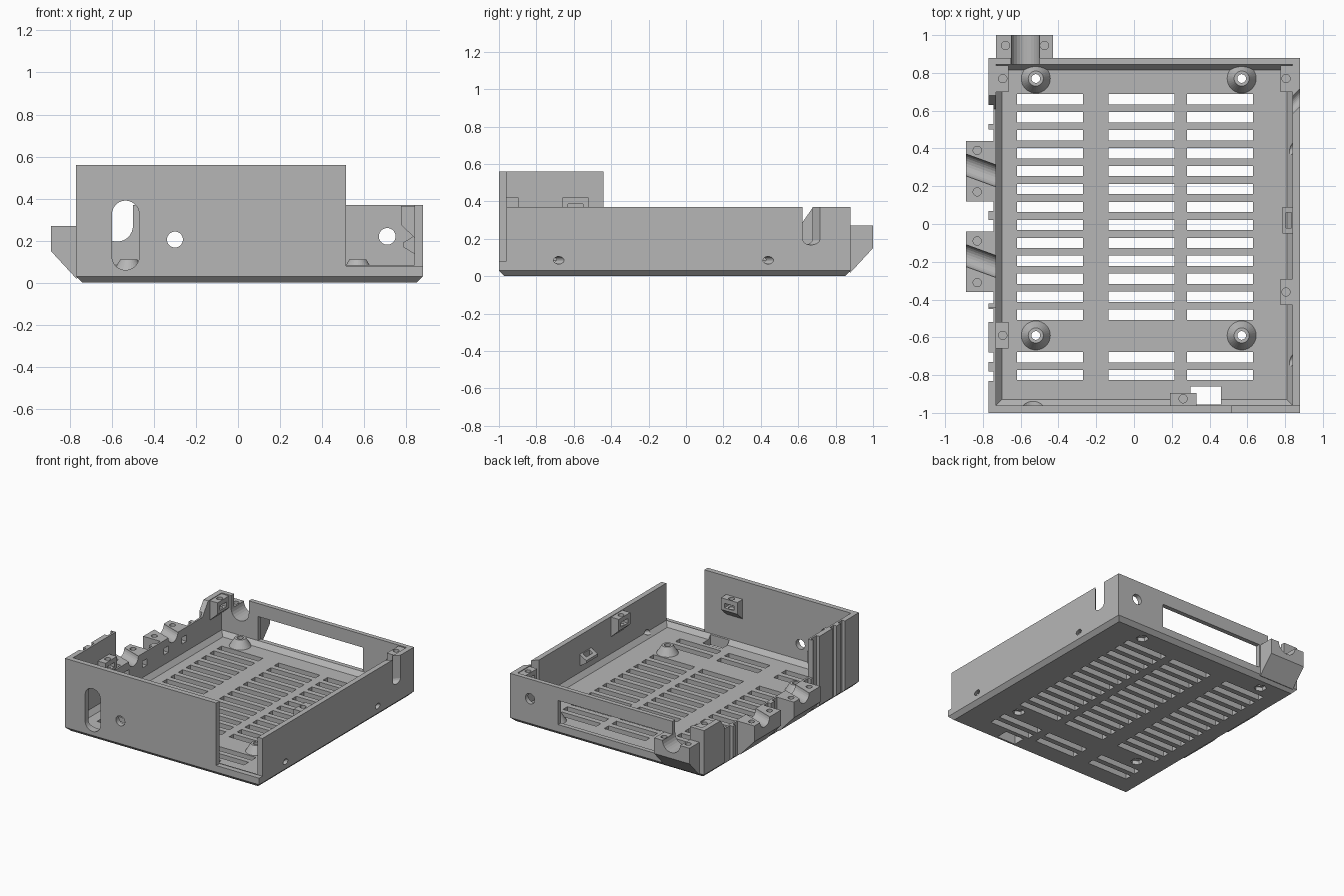
import bpy, bmesh
from math import sin, cos, pi, radians
from mathutils import Matrix, Vector

if "Cube" in bpy.data.objects:
    bpy.data.objects.remove(bpy.data.objects["Cube"])

grey = bpy.data.materials.new("plastic_grey")
grey.use_nodes = True
grey.diffuse_color = (0.47, 0.47, 0.47, 1)
grey.node_tree.nodes["Principled BSDF"].inputs["Base Color"].default_value = grey.diffuse_color
helpers = []


def prism(bm, pts, axis, a, b, m=None):
    """Polygon extruded from a to b along an axis."""
    put = {"x": lambda p, t: (t, p[0], p[1]),
           "y": lambda p, t: (p[0], t, p[1]),
           "z": lambda p, t: (p[0], p[1], t)}[axis]
    m = m or Matrix()
    lo = [bm.verts.new(m @ Vector(put(p, a))) for p in pts]
    hi = [bm.verts.new(m @ Vector(put(p, b))) for p in pts]
    bm.faces.new(lo)
    bm.faces.new(hi[::-1])
    for i in range(len(pts)):
        j = (i + 1) % len(pts)
        bm.faces.new((lo[i], hi[i], hi[j], lo[j]))


def box(bm, x0, x1, y0, y1, z0, z1, m=None):
    prism(bm, [(x0, y0), (x1, y0), (x1, y1), (x0, y1)], "z", z0, z1, m)


def ring(u, v, r, n=24, stretch=0):
    """Circle, or an upright capsule when stretched."""
    pts = []
    for i in range(n):
        t = 2 * pi * (i + 0.5) / n
        pts.append((u + r * cos(t), v + r * sin(t) + (stretch if sin(t) > 0 else -stretch)))
    return pts


def make(name, bm, helper=False):
    bmesh.ops.recalc_face_normals(bm, faces=bm.faces)
    me = bpy.data.meshes.new(name)
    bm.to_mesh(me)
    bm.free()
    me.materials.append(grey)
    ob = bpy.data.objects.new(name, me)
    bpy.context.scene.collection.objects.link(ob)
    if helper:
        ob.hide_render = True
        helpers.append(ob)
    return ob


def cut(ob, *cutters):
    """Subtract cutters and bake the result."""
    for c in cutters:
        mod = ob.modifiers.new("cut", "BOOLEAN")
        mod.operation, mod.solver, mod.object = "DIFFERENCE", "EXACT", c
    dg = bpy.context.evaluated_depsgraph_get()
    dg.update()
    me = bpy.data.meshes.new_from_object(ob.evaluated_get(dg))
    ob.modifiers.clear()
    ob.data = me


# Outer block with chamfered lower edge
bm = bmesh.new()
box(bm, -0.77, 0.88, -1, 0.88, 0, 0.56)
low = [e for e in bm.edges if all(v.co.z < 0.01 for v in e.verts)]
bmesh.ops.bevel(bm, geom=low, offset=0.03, segments=1, affect="EDGES")
case = make("case", bm)

# Cavity with sloped foot
bm = bmesh.new()
box(bm, -0.73, 0.84, -0.96, 0.845, 0.05, 0.9)
for v in bm.verts:
    if v.co.z < 0.1:
        v.co.x += 0.03 if v.co.x < 0 else -0.03
        v.co.y += 0.03 if v.co.y < 0 else -0.03
foot = [e for e in bm.edges if abs(e.verts[0].co.z - e.verts[1].co.z) > 0.1]
bmesh.ops.subdivide_edges(bm, edges=foot, cuts=1)
for v in bm.verts:
    if 0.1 < v.co.z < 0.8:
        v.co = (-0.73 if v.co.x < 0 else 0.84, -0.96 if v.co.y < 0 else 0.845, 0.085)
cavity = make("cavity_cutter", bm, True)

# Wall heights: low back and side, stepped ribbed side, open front corner
bm = bmesh.new()
box(bm, -0.71, 1, -0.96, 1, 0.37, 0.8)
upper = make("upper_cutter", bm, True)
bm = bmesh.new()
prism(bm, [(-0.44, 0.27), (0.61, 0.27), (0.68, 0.37), (1, 0.37), (1, 0.8), (-0.44, 0.8)],
      "x", -0.9, -0.70)
side_top = make("side_top_cutter", bm, True)
bm = bmesh.new()
box(bm, 0.515, 1, -1.1, -0.96, 0.08, 0.8)
corner = make("corner_cutter", bm, True)

# Recesses between the outer ribs
bm = bmesh.new()
for y0, y1 in ((0.53, 0.63), (0.44, 0.5), (0.07, 0.12), (-0.04, 0.02), (-0.42, -0.36),
               (-0.52, -0.45), (-0.73, -0.68), (-0.83, -0.78)):
    box(bm, -0.9, -0.745, y0, y1, -0.1, 0.8)
ribs = make("rib_cutter", bm, True)

# Floor vents and cable opening
bm = bmesh.new()
rows = [0.66 - 0.095 * i for i in range(13)] + [-0.705, -0.8]
for y in rows:
    for x in (-0.445, 0.04, 0.455):
        box(bm, x - 0.175, x + 0.175, y - 0.027, y + 0.027, -0.1, 0.2)
box(bm, 0.3, 0.46, -0.955, -0.86, -0.1, 0.2)
vents = make("vent_cutter", bm, True)

# Openings in the front and back walls
bm = bmesh.new()
prism(bm, ring(-0.535, 0.225, 0.065, 32, 0.1), "y", -1.1, -0.9)
prism(bm, ring(-0.3, 0.205, 0.038), "y", -1.1, -0.9)
prism(bm, ring(0.71, 0.22, 0.04), "y", 0.8, 1)
box(bm, -0.42, 0.47, 0.8, 1, 0.085, 0.27)
openings = make("opening_cutter", bm, True)

# Slanted slot and screw holes in the plain side
bm = bmesh.new()
for y, z, r, s in ((0.66, 0.32, 0.033, 0.12), (-0.69, 0.085, 0.02, 0), (0.43, 0.085, 0.02, 0)):
    m = Matrix.Translation((0.87, y, z)) @ Matrix.Rotation(radians(45), 4, "Z")
    prism(bm, ring(0, 0, r, 24, s), "x", -0.12, 0.1, m)
slots = make("side_slot_cutter", bm, True)

# Standoff holes with hexagonal pockets below
posts = [(x, y) for x in (-0.52, 0.57) for y in (-0.59, 0.77)]
bm = bmesh.new()
for x, y in posts:
    prism(bm, ring(x, y, 0.023), "z", -0.1, 0.3)
bores = make("bore_cutter", bm, True)
bm = bmesh.new()
for x, y in posts:
    prism(bm, ring(x, y, 0.045, 6), "z", -0.1, 0.03)
pockets = make("pocket_cutter", bm, True)

# Cable channels, screw holes and nut slots of the strain-relief brackets
channel, holes = bmesh.new(), bmesh.new()
for y in (0.28, -0.2):
    m = Matrix.Translation((-0.8, y, 0.27)) @ Matrix.Rotation(radians(-20), 4, "Z")
    prism(channel, ring(0, 0, 0.055), "x", -0.2, 0.2, m)
    for d in (-0.11, 0.11):
        prism(holes, ring(-0.83, y + d, 0.022, 16), "z", 0.13, 0.4)
        box(holes, -0.87, -0.6, y + d - 0.027, y + d + 0.027, 0.16, 0.21)
prism(channel, ring(-0.575, 0.27, 0.075), "y", 0.8, 1.1)
for x in (-0.68, -0.475):
    prism(holes, ring(x, 0.945, 0.022, 16), "z", 0.13, 0.4)
channels = make("channel_cutter", channel, True)
bolt_holes = make("bolt_hole_cutter", holes, True)
bm = bmesh.new()
box(bm, -0.65, -0.5, 0.8, 1.1, 0.27, 0.8)
entry = make("entry_cutter", bm, True)

cut(case, cavity, upper, side_top, corner, ribs, vents, openings, slots,
    bores, pockets, channels, bolt_holes, entry)

# Strain-relief brackets
wedge = [(-0.89, 0.27), (-0.735, 0.27), (-0.735, 0.03), (-0.77, 0.02), (-0.89, 0.15)]
for name, y in (("side_bracket_rear", 0.28), ("side_bracket_front", -0.2)):
    bm = bmesh.new()
    prism(bm, wedge, "y", y - 0.16, y + 0.16)
    cut(make(name, bm), channels, bolt_holes)
bm = bmesh.new()
prism(bm, [(1, 0.27), (0.85, 0.27), (0.85, 0.03), (0.88, 0.02), (1, 0.15)], "x", -0.73, -0.43)
cut(make("back_bracket", bm), channels, bolt_holes)

# Standoffs
for i, (x, y) in enumerate(posts):
    bm = bmesh.new()
    bmesh.ops.create_cone(bm, cap_ends=True, segments=32, radius1=0.08, radius2=0.04,
                          depth=0.065, matrix=Matrix.Translation((x, y, 0.0775)))
    cut(make("standoff_%d" % i, bm), bores)


# Lid screw tabs on the inner walls
def tab(name, x, y, top, turn):
    m = Matrix.Translation((x, y, top)) @ Matrix.Rotation(radians(turn), 4, "Z")
    bm = bmesh.new()
    prism(bm, [(-0.01, 0), (0.065, 0), (0.065, -0.09), (-0.01, -0.16)], "y", -0.07, 0.07, m)
    body = make(name, bm)
    bm = bmesh.new()
    prism(bm, ring(0.035, 0, 0.022, 16), "z", -0.075, 0.1, m)
    bore = make("tab_bore_cutter", bm, True)
    bm = bmesh.new()
    box(bm, 0.005, 0.1, -0.04, 0.04, -0.07, -0.035, m)
    cut(body, bore, make("tab_nut_cutter", bm, True))


tab("screw_tab_back_left", 0.84, 0.77, 0.365, 180)
tab("screw_tab_mid_left", 0.84, -0.36, 0.365, 180)
tab("screw_tab_back_right", -0.73, 0.77, 0.365, 0)
tab("screw_tab_front_right", -0.73, -0.59, 0.42, 0)
tab("screw_tab_front", 0.26, -0.96, 0.42, 90)

# Small board catch
bm = bmesh.new()
prism(bm, [(0.85, 0.23), (0.785, 0.19), (0.785, 0.17), (0.85, 0.13)], "y", -0.05, 0.09)
catch = make("board_catch", bm)
bm = bmesh.new()
box(bm, 0.805, 0.835, -0.02, 0.06, 0.1, 0.3)
cut(catch, make("catch_cutter", bm, True))

for h in helpers:
    bpy.data.objects.remove(h)
